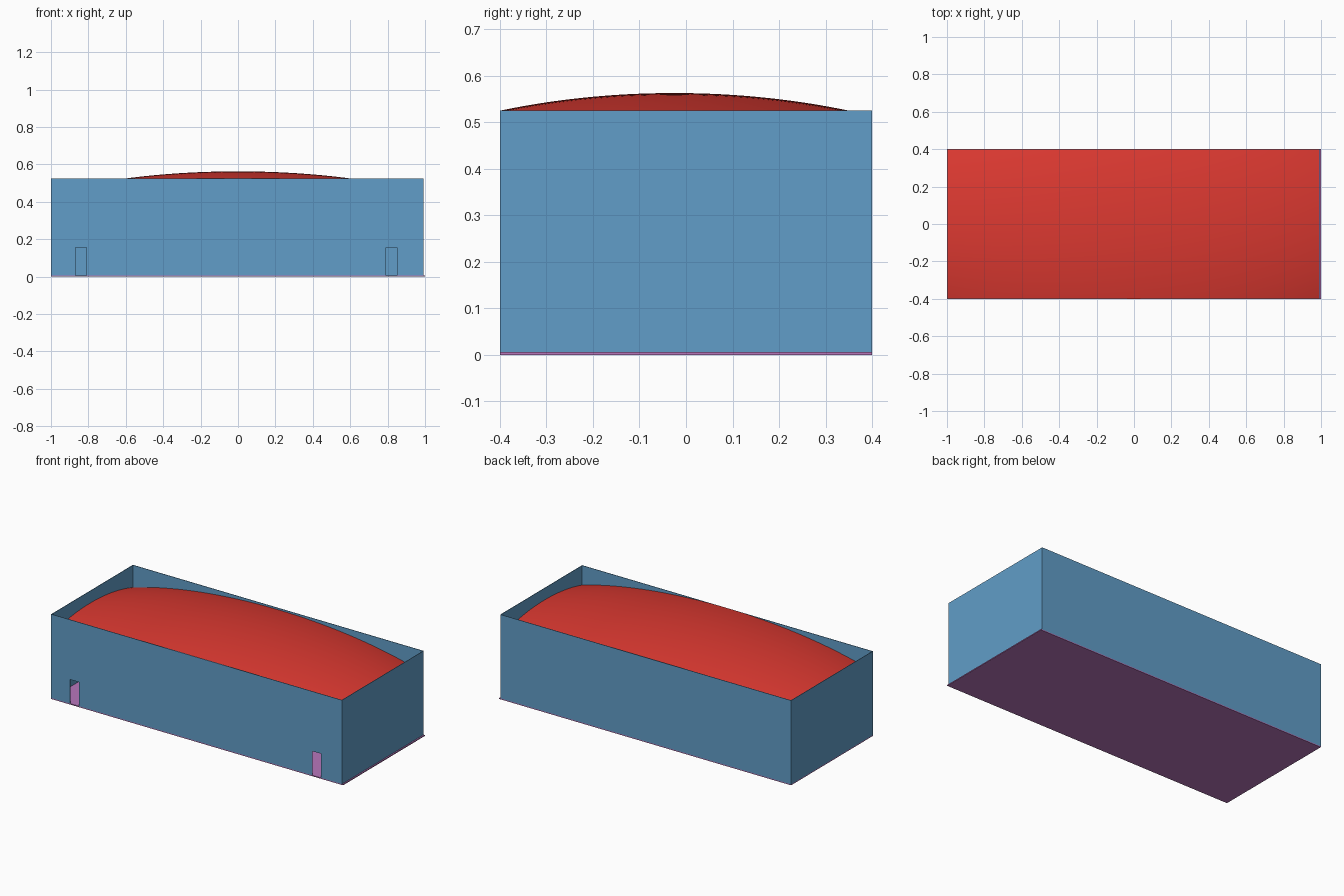
import bpy, bmesh, math
from mathutils import Vector

if "Cube" in bpy.data.objects:
    bpy.data.objects.remove(bpy.data.objects["Cube"])

X0, X1, Y = -1.0, 0.992, 0.4      # plan extents of the walls
Z0, Z1 = 0.006, 0.525             # floor top and wall top
T = 0.003                         # wall thickness


def material(name, rgb):
    m = bpy.data.materials.new(name)
    m.diffuse_color = (*rgb, 1)
    m.use_nodes = True
    m.node_tree.nodes["Principled BSDF"].inputs["Base Color"].default_value = m.diffuse_color
    return m


BLUE = material("wall_blue", (0.12, 0.34, 0.58))
RED = material("roof_red", (0.71, 0.04, 0.03))
PURPLE = material("floor_purple", (0.48, 0.18, 0.50))


def finish(bm, name, mat):
    bmesh.ops.recalc_face_normals(bm, faces=bm.faces)
    me = bpy.data.meshes.new(name)
    bm.to_mesh(me)
    bm.free()
    me.materials.append(mat)
    ob = bpy.data.objects.new(name, me)
    bpy.context.collection.objects.link(ob)
    return ob


def slab(name, outline, depth, mat):
    """Extrude a flat 3D outline along the depth vector."""
    bm = bmesh.new()
    face = bm.faces.new([bm.verts.new(p) for p in outline])
    ext = bmesh.ops.extrude_face_region(bm, geom=[face], use_keep_orig=True)
    verts = [g for g in ext["geom"] if isinstance(g, bmesh.types.BMVert)]
    bmesh.ops.translate(bm, verts=verts, vec=Vector(depth))
    return finish(bm, name, mat)


# Floor plate
slab("floor", [(-1, -Y, 0), (1, -Y, 0), (1, Y, 0), (-1, Y, 0)], (0, 0, Z0), PURPLE)

# Front wall with two doorways cut from its lower edge
edge = [(X0, Z0)]
for a, b in ((-0.87, -0.81), (0.79, 0.85)):
    edge += [(a, Z0), (a, 0.155), (b, 0.155), (b, Z0)]
edge += [(X1, Z0), (X1, Z1), (X0, Z1)]
slab("front_wall", [(x, -Y, z) for x, z in edge], (0, T, 0), BLUE)

# Plain back wall and end walls
slab("back_wall", [(X0, Y, Z0), (X1, Y, Z0), (X1, Y, Z1), (X0, Y, Z1)], (0, -T, 0), BLUE)
for name, x, d in (("left_wall", X0, T), ("right_wall", X1, -T)):
    ya, yb = -Y + T, Y - T
    slab(name, [(x, ya, Z0), (x, yb, Z0), (x, yb, Z1), (x, ya, Z1)], (d, 0, 0), BLUE)

# Domed roof: the cap of an ellipsoid trimmed to the rectangular plan
A, B, C = 1.627, 1.017, 0.538     # ellipsoid semi-axes
CY, TOP = -0.025, 0.563           # crown position and height
bm = bmesh.new()
bmesh.ops.create_grid(bm, x_segments=64, y_segments=32, size=1)
for v in bm.verts:
    x = X0 + (v.co.x + 1) / 2 * (X1 - X0)
    y = v.co.y * Y
    u = (x / A) ** 2 + ((y - CY) / B) ** 2
    v.co = (x, y, TOP - C + C * math.sqrt(1 - u))
for f in bm.faces:
    f.smooth = True
finish(bm, "domed_roof", RED)
